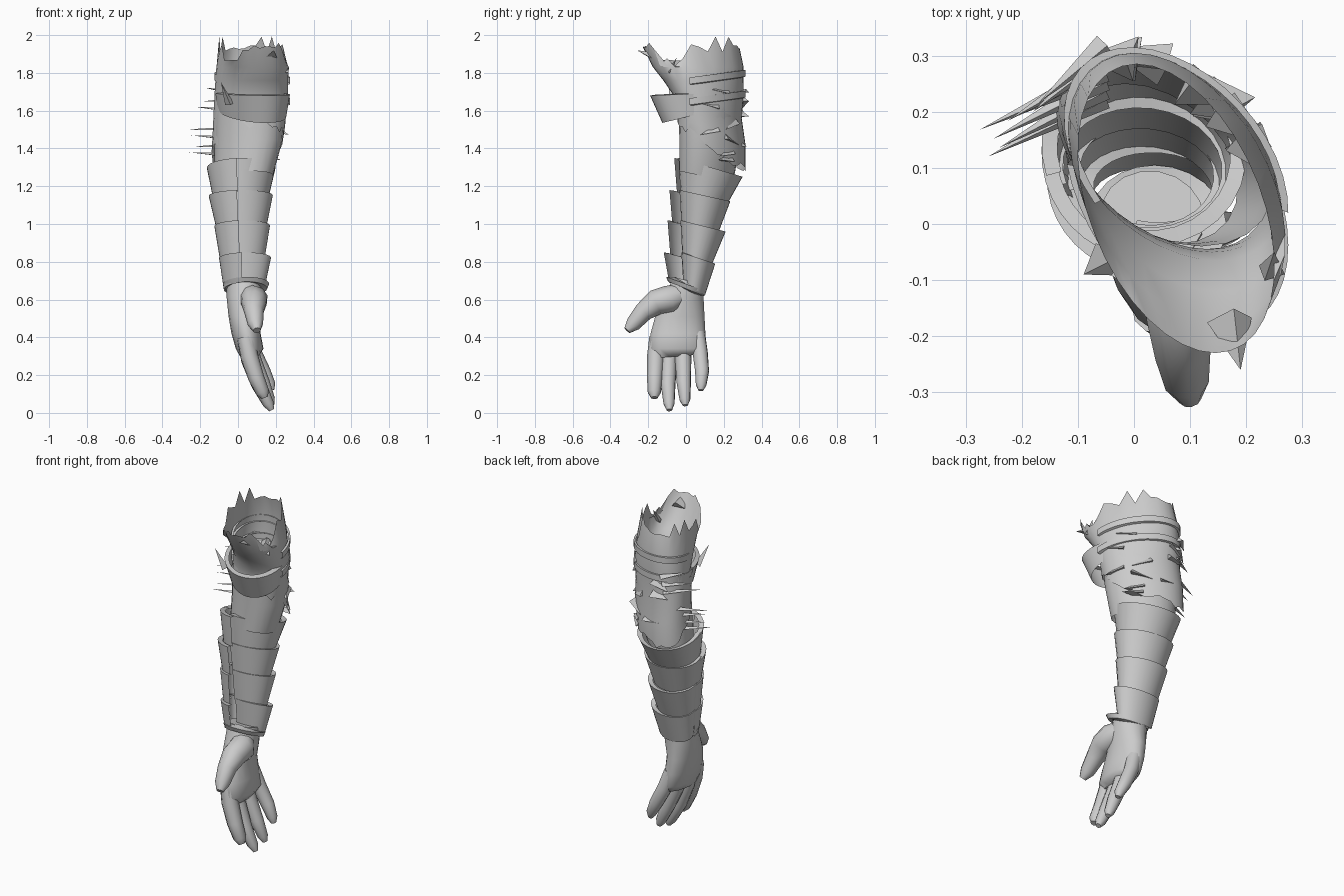
import bpy, bmesh, math, random
from mathutils import Vector

random.seed(4)
cube = bpy.data.objects.get("Cube")
if cube:
    bpy.data.objects.remove(cube, do_unlink=True)

grey = bpy.data.materials.new("plain_grey")
grey.use_nodes = True
grey.diffuse_color = (0.6, 0.6, 0.6, 1)
grey.node_tree.nodes["Principled BSDF"].inputs["Base Color"].default_value = (0.6, 0.6, 0.6, 1)

ARM_SKEW = 0.4  # the upper arm section is a diagonal oval


def finish(name, bm, angle=40, smooth=True):
    bmesh.ops.recalc_face_normals(bm, faces=bm.faces)
    mesh = bpy.data.meshes.new(name)
    bm.to_mesh(mesh)
    bm.free()
    mesh.materials.append(grey)
    obj = bpy.data.objects.new(name, mesh)
    bpy.context.collection.objects.link(obj)
    if smooth:
        bpy.ops.object.select_all(action='DESELECT')
        obj.select_set(True)
        bpy.context.view_layer.objects.active = obj
        bpy.ops.object.shade_smooth_by_angle(angle=math.radians(angle))
    return obj


def skin(bm, rows, closed=True):
    """Join successive rows of points with quads."""
    rows = [[bm.verts.new(p) for p in row] for row in rows]
    n = len(rows[0])
    for a, b in zip(rows, rows[1:]):
        for i in range(n if closed else n - 1):
            j = (i + 1) % n
            bm.faces.new((a[i], a[j], b[j], b[i]))
    return rows


def point(ring, angle, lift=0.0, skew=0.05):
    """Point on a tilted, skewed oval: x range, y range, front and back height."""
    x0, x1, y0, y1, zf, zb = ring
    c, s = math.cos(angle), math.sin(angle)
    x = (x0 + x1) / 2 + (x1 - x0) / 2 * (math.sqrt(1 - skew * skew) * c - skew * s)
    y = (y0 + y1) / 2 + (y1 - y0) / 2 * s
    return Vector((x, y, zf + (zb - zf) * (s + 1) / 2 + lift))


def inset(ring, d, drop=0.0):
    x0, x1, y0, y1, zf, zb = ring
    return (x0 + d, x1 - d, y0 + d, y1 - d, zf - drop, zb - drop)


def loft(name, rings, n=24, start=0, end=360, cap=False, jag=None, angle=40, skew=0.05):
    closed = end - start == 360
    steps = n if closed else n + 1
    angles = [math.radians(start + (end - start) * i / n) for i in range(steps)]
    bm = bmesh.new()
    rows = []
    for k, ring in enumerate(rings):
        rows.append([point(ring, a, jag(k, i, a) if jag else 0, skew) for i, a in enumerate(angles)])
    rows = skin(bm, rows, closed)
    if cap:
        bm.faces.new(rows[0])
        bm.faces.new(rows[-1])
    return finish(name, bm, angle)


def tube(name, path, n=10):
    """Rounded digit through (x, y, z, radius) stations."""
    pts = [Vector(p[:3]) for p in path]
    bm = bmesh.new()
    rows = []
    for k, p in enumerate(pts):
        d = (pts[min(k + 1, len(pts) - 1)] - pts[max(k - 1, 0)]).normalized()
        u = d.cross(Vector((1, 0.2, 0))).normalized()
        v = d.cross(u)
        rows.append([p + path[k][3] * (u * math.cos(t) + v * math.sin(t))
                     for t in (math.tau * i / n for i in range(n))])
    rows = skin(bm, rows)
    bm.faces.new(rows[0])
    bm.faces.new(rows[-1])
    return finish(name, bm, 60)


# Hollow arm between sleeve and bracer
loft("elbow", [
    (-.12, .25, -.04, .28, 1.62, 1.62),
    (-.125, .235, -.035, .285, 1.45, 1.42),
    (-.125, .185, -.035, .25, 1.28, 1.22)], skew=.3)

# Overlapping flared bracer tiers: top oval, bottom oval, front edge of the set-back shell
tiers = [
    ((-.165, .20, -.065, .30, 1.35, 1.25), (-.13, .16, -.05, .21, 1.17, 1.09), -.04),
    ((-.155, .185, -.09, .235, 1.18, 1.12), (-.115, .15, -.075, .17, 1.01, .95), -.035),
    ((-.125, .17, -.10, .21, 1.02, .96), (-.095, .14, -.085, .135, .84, .78), -.03),
    ((-.10, .175, -.12, .155, .85, .79), (-.075, .14, -.09, .10, .69, .62), -.025),
]
for k, (top, low, front) in enumerate(tiers):
    rim = inset(top, .028, .004)
    shell = [(r[0], r[1], front + d, *r[3:]) for r, d in ((low, .01), (top, 0), (rim, .028))]
    loft(f"bracer_shell_{k + 1}", shell, start=-110, end=195, angle=30)
    # Front plate standing proud of the shell
    loft(f"bracer_front_plate_{k + 1}", [low, top, rim], n=10, start=165, end=260, angle=30)

# Wrist cuff
cuff = (-.08, .165, -.105, .105, .72, .645)
loft("wrist_cuff", [inset(cuff, .05), cuff, inset(cuff, .01, .025), inset(cuff, .05, .03)], angle=30)


# Torn sleeve, open at the top and notched on both sides
def tear(k, i, a):
    s, c = math.sin(a), math.cos(a)
    if k == 0:
        return random.uniform(-.03, .02)
    if k < 6:
        return 0
    if .25 < s < .85:
        return .07 if i % 2 else -.01
    if -.65 < s < -.05:
        return -.06 if c < 0 else -.09 + .04 * (i % 2)
    return random.uniform(-.01, .03)


loft("torn_sleeve", [
    (-.14, .24, -.045, .315, 1.54, 1.29),
    (-.135, .25, -.045, .315, 1.57, 1.42),
    (-.13, .255, -.05, .295, 1.62, 1.56),
    (-.125, .265, -.065, .305, 1.68, 1.68),
    (-.12, .265, -.12, .305, 1.76, 1.76),
    (-.115, .27, -.175, .305, 1.83, 1.83),
    (-.10, .25, -.23, .285, 1.93, 1.92)], n=36, jag=tear, skew=ARM_SKEW)

# Wide folded band across the front, narrow strips round the back
band = (-.125, .275, -.19, .315, 1.68, 1.70)
loft("front_band", [(-.11, .255, -.125, .30, 1.535, 1.64), band, inset(band, .03, -.005)],
     start=170, end=370, angle=30, skew=ARM_SKEW)
for name, z in (("lower_back_strip", 1.68), ("upper_back_strip", 1.79)):
    strip = (-.125, .275, -.10, .315, z - .03, z + .025)
    loft(name, [inset(strip, .015, .04), inset(strip, 0, .035), strip, inset(strip, .015, 0)],
         start=-25, end=200, angle=30, skew=ARM_SKEW)


# Torn shards and flaps on the sleeve
def shard(name, base, tip, width):
    bm = bmesh.new()
    base, tip = Vector(base), Vector(tip)
    d = (tip - base).normalized()
    side = d.cross(Vector((0, 0, 1))).normalized()
    up = side.cross(d)
    corners = [base + side * width, base - side * width * .6, base + up * width * .8, tip]
    verts = [bm.verts.new(p) for p in corners]
    for f in ((0, 1, 2), (0, 1, 3), (1, 2, 3), (2, 0, 3)):
        bm.faces.new([verts[i] for i in f])
    return finish(name, bm, smooth=False)


for k, (z, reach) in enumerate([(1.37, .26), (1.42, .24), (1.46, .25), (1.51, .275),
                                (1.61, .225), (1.66, .18), (1.71, .17)]):
    y = .12 + .016 * k
    shard(f"sleeve_shard_{k + 1}", (-.05, y + .1, z - .015), (-reach, y, z + .01 * (-1) ** k), .025)

for k in range(10):
    a = math.radians(random.uniform(10, 90))
    z = 1.33 + .04 * k
    ring = (-.125, .25, -.05, .295, z, z)
    base = point(inset(ring, .01), a, 0, ARM_SKEW)
    out = point(inset(ring, -.02), a + random.choice((-.5, .5)), random.uniform(-.04, .04), ARM_SKEW)
    shard(f"elbow_flap_{k + 1}", base, out, .05)

# Loose torn corners at the front of the sleeve
shard("front_torn_corner", (.18, -.17, 1.87), (.19, -.26, 1.92), .05)
shard("front_fold_corner", (-.05, -.07, 1.63), (-.09, -.09, 1.75), .04)
shard("side_torn_corner", (.24, -.08, 1.80), (.25, -.05, 1.88), .03)

# Hand: palm faces +x, thumb towards the front
loft("palm", [
    (-.06, .125, -.07, .095, .72, .68),
    (-.06, .125, -.11, .095, .62, .60),
    (-.05, .11, -.165, .10, .51, .51),
    (-.035, .12, -.19, .105, .42, .42),
    (-.012, .135, -.195, .105, .34, .34),
    (.01, .11, -.17, .09, .29, .31)], n=18, cap=True, angle=60)

tube("index_finger", [(.04, -.15, .40, .045), (.06, -.16, .30, .047), (.095, -.165, .19, .043),
                      (.13, -.168, .11, .036), (.142, -.168, .08, .018)])
tube("middle_finger", [(.04, -.085, .40, .045), (.06, -.09, .28, .044), (.11, -.095, .15, .04),
                       (.16, -.09, .05, .03), (.178, -.088, .015, .015)])
tube("ring_finger", [(.05, -.015, .40, .045), (.08, -.015, .28, .044), (.13, -.012, .16, .039),
                     (.168, -.006, .07, .029), (.18, -.004, .04, .014)])
tube("little_finger", [(.05, .06, .42, .042), (.085, .075, .32, .041), (.135, .085, .22, .038),
                       (.17, .08, .15, .029), (.18, .078, .12, .014)])
tube("thumb", [(.05, -.01, .63, .055), (.085, -.09, .60, .075), (.085, -.16, .585, .068),
               (.085, -.225, .535, .052), (.093, -.28, .47, .041), (.10, -.312, .437, .02)])
